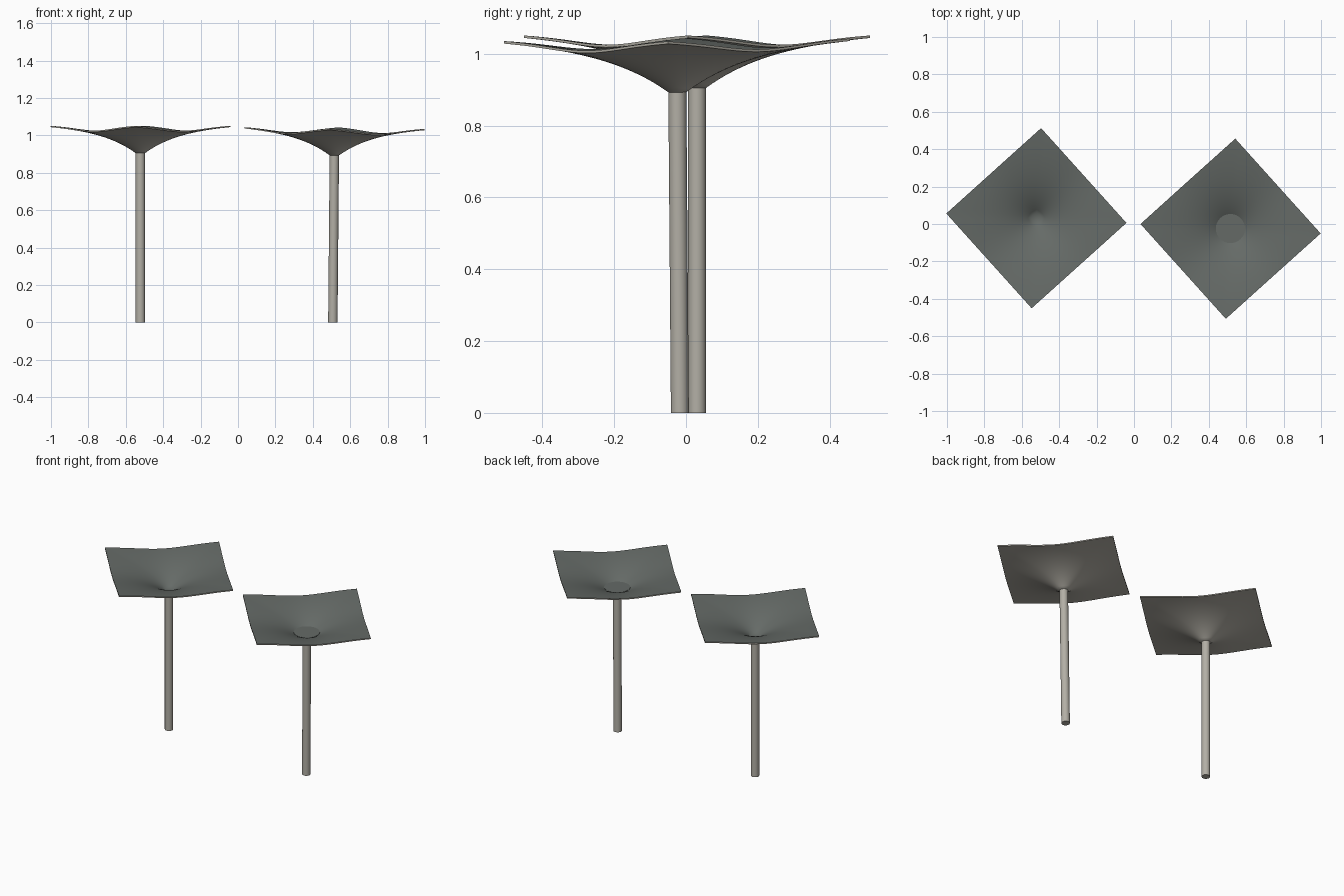
import bpy, bmesh, math
from mathutils import Matrix, Euler

if "Cube" in bpy.data.objects:
    bpy.data.objects.remove(bpy.data.objects["Cube"])

HALF, R0, THICK, YAW = 0.341, 0.025, 0.007, math.radians(42)
SEG, RINGS = 96, 22


def material(name, rgb):
    m = bpy.data.materials.new(name)
    m.diffuse_color = (*rgb, 1)
    m.use_nodes = True
    m.node_tree.nodes["Principled BSDF"].inputs["Base Color"].default_value = m.diffuse_color
    return m


pale = material("pale_concrete", (0.45, 0.43, 0.38))
dark = material("dark_top", (0.13, 0.145, 0.135))


def rise(r, phi, u):
    # flared funnel, corners lifted and edge middles dipped
    return 0.15 * (1 - math.exp(-4.9 * (r - R0))) - 0.005 * math.cos(4 * phi) * u * u


def finish(bm, name, mats, mat, angle=40):
    bmesh.ops.recalc_face_normals(bm, faces=bm.faces)
    me = bpy.data.meshes.new(name)
    bm.to_mesh(me)
    bm.free()
    ob = bpy.data.objects.new(name, me)
    bpy.context.collection.objects.link(ob)
    for m in mats:
        me.materials.append(m)
    ob.matrix_world = mat
    bpy.ops.object.select_all(action='DESELECT')
    ob.select_set(True)
    bpy.context.view_layer.objects.active = ob
    bpy.ops.object.shade_smooth_by_angle(angle=math.radians(angle))
    return ob


def canopy(name, apex, mat):
    # square funnel shell: round at the post, square at the rim
    bm = bmesh.new()

    def sheet(dz):
        rows = []
        for i in range(RINGS + 1):
            u = i / RINGS
            row = []
            for j in range(SEG):
                phi = 2 * math.pi * j / SEG
                edge = HALF / max(abs(math.cos(phi)), abs(math.sin(phi)))
                r = R0 + (edge - R0) * u
                row.append(bm.verts.new((r * math.cos(phi + YAW), r * math.sin(phi + YAW),
                                         apex + rise(r, phi, u) + dz)))
            rows.append(row)
        return rows

    def skin(a, b, slot):
        for j in range(SEG):
            k = (j + 1) % SEG
            bm.faces.new((a[j], a[k], b[k], b[j])).material_index = slot

    low, top = sheet(0), sheet(THICK)
    for i in range(RINGS):
        skin(low[i], low[i + 1], 0)
        skin(top[i], top[i + 1], 1)
    skin(low[-1], top[-1], 0)
    bm.faces.new(low[0])
    bm.faces.new(top[0]).material_index = 1
    finish(bm, name, (pale, dark), mat)


def disc(name, radius, z0, z1, mtl, mat):
    bm = bmesh.new()
    bmesh.ops.create_cone(bm, cap_ends=True, segments=32, radius1=radius, radius2=radius,
                          depth=z1 - z0, matrix=Matrix.Translation((0, 0, (z0 + z1) / 2)))
    finish(bm, name, (mtl,), mat)


# two umbrellas: side, base x, base y, apex height, lean
for side, x, y, apex, lean in (("left", -0.522, 0.031, 0.905, (0, 0, 0)),
                               ("right", 0.507, -0.017, 0.893, (0.008, 0.009, 0))):
    mat = Matrix.Translation((x, y, 0)) @ Euler(lean).to_matrix().to_4x4()
    disc(side + "_post", R0, 0, apex, pale, mat)
    canopy(side + "_canopy", apex, mat)
    if side == "right":
        # flat plate lying in the funnel
        z = apex + rise(0.078, 0, 0) + THICK
        disc("right_funnel_plate", 0.078, z - 0.006, z + 0.001, dark, mat)
